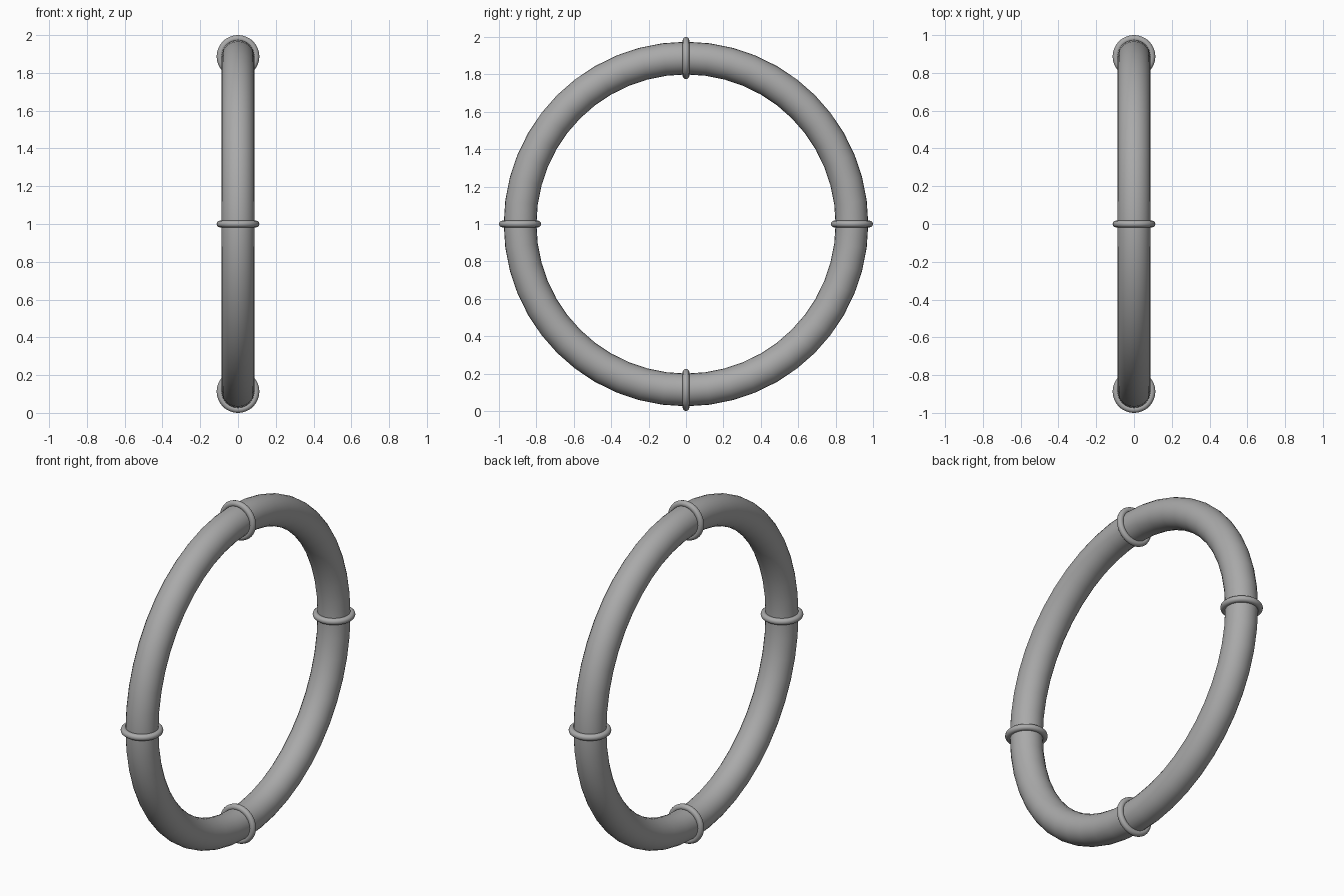
import bpy
import math
from mathutils import Vector

cube = bpy.data.objects.get("Cube")
if cube:
    bpy.data.objects.remove(cube, do_unlink=True)

RING_RADIUS = 0.887    # centre line of the large hoop
TUBE_RADIUS = 0.0875
BAND_RADIUS = 0.095    # centre line of each small band
BAND_TUBE = 0.018
CENTRE = Vector((0, 0, 1))

# Plain grey for every part
grey = bpy.data.materials.new("grey")
grey.use_nodes = True
colour = (0.4, 0.4, 0.4, 1)
grey.diffuse_color = colour
grey.node_tree.nodes["Principled BSDF"].inputs["Base Color"].default_value = colour


def add_torus(name, location, rotation, major, minor, major_segs, minor_segs):
    bpy.ops.mesh.primitive_torus_add(
        location=location, rotation=rotation,
        major_radius=major, minor_radius=minor,
        major_segments=major_segs, minor_segments=minor_segs)
    obj = bpy.context.object
    obj.name = name
    obj.data.materials.append(grey)
    bpy.ops.object.shade_smooth()
    return obj


# Large upright hoop, its axis along x
add_torus("hoop", CENTRE, (0, math.pi / 2, 0), RING_RADIUS, TUBE_RADIUS, 48, 24)

# Four bands wrapped round the hoop at its quarter points
for i, side in enumerate(("back", "top", "front", "bottom")):
    angle = i * math.pi / 2
    offset = Vector((0, math.cos(angle), math.sin(angle))) * RING_RADIUS
    add_torus(side + "_band", CENTRE + offset, (angle, 0, 0),
              BAND_RADIUS, BAND_TUBE, 48, 12)
